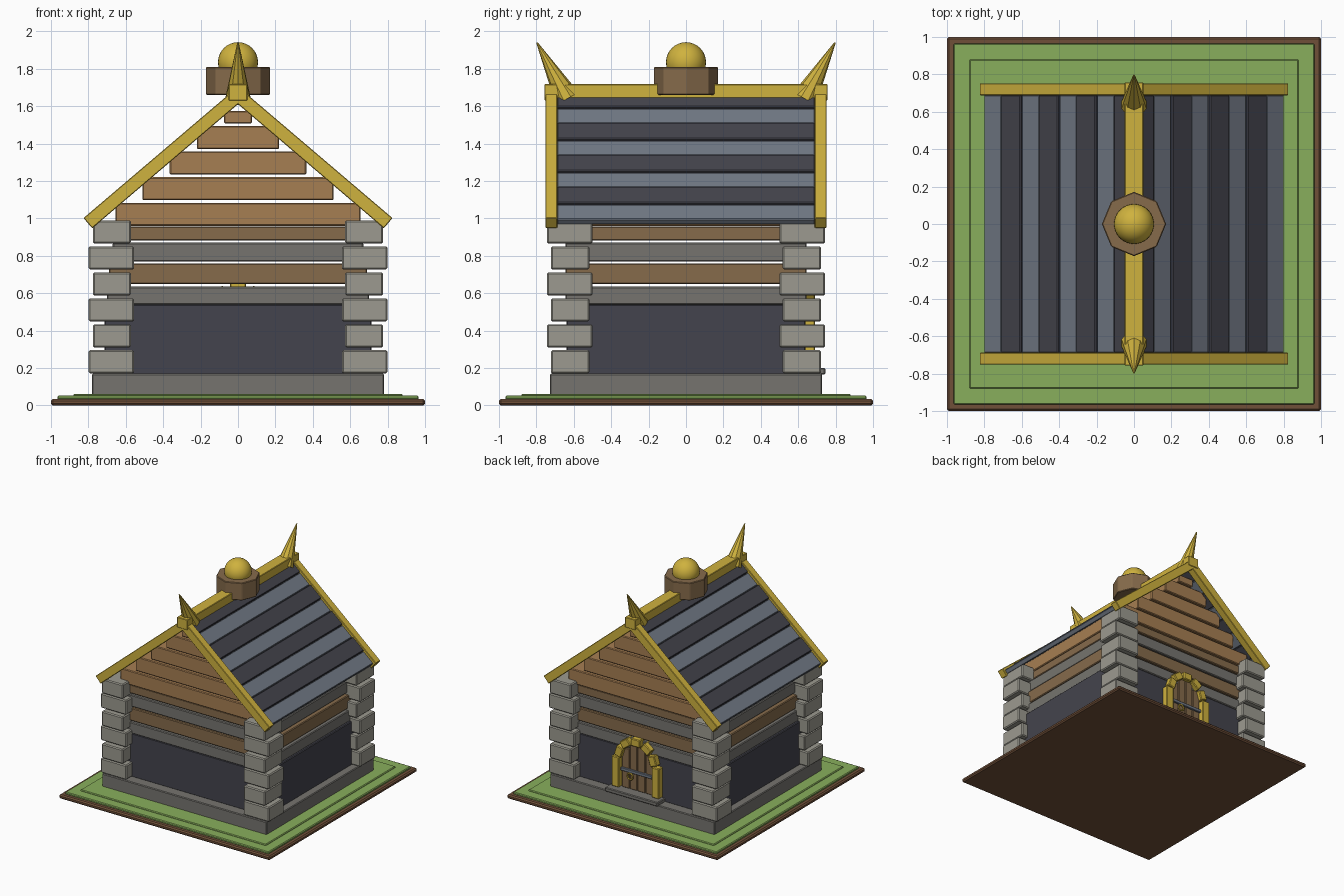
import bpy, bmesh, math
from mathutils import Vector, Matrix

cube = bpy.data.objects.get("Cube")
if cube:
    bpy.data.objects.remove(cube, do_unlink=True)


def material(name, r, g, b):
    lin = [((c / 255 + 0.055) / 1.055) ** 2.4 for c in (r, g, b)] + [1]
    m = bpy.data.materials.new(name)
    m.use_nodes = True
    m.diffuse_color = lin
    m.node_tree.nodes["Principled BSDF"].inputs["Base Color"].default_value = lin
    return m


EARTH = material("earth_brown", 112, 80, 57)
GRASS = material("grass_green", 137, 175, 92)
ROCK = material("foundation_grey", 118, 116, 111)
STONE = material("stone_grey", 156, 154, 144)
DARK = material("charcoal", 68, 68, 77)
SLATE = material("slate_blue", 114, 122, 134)
WOOD = material("wood_brown", 134, 107, 75)
TAN = material("gable_tan", 166, 126, 82)
GOLD = material("gold", 207, 178, 62)


def finish(name, bm, mat, bevel=0.0):
    me = bpy.data.meshes.new(name)
    bm.to_mesh(me)
    bm.free()
    ob = bpy.data.objects.new(name, me)
    bpy.context.collection.objects.link(ob)
    me.materials.append(mat)
    if bevel:
        mod = ob.modifiers.new("soft_edges", 'BEVEL')
        mod.width = bevel
        mod.segments = 1
    return ob


def box(name, mat, lo, hi, bevel=0.006, turn=None):
    """Box between two corners, optionally moved by a matrix."""
    lo, hi = Vector(lo), Vector(hi)
    bm = bmesh.new()
    bmesh.ops.create_cube(bm, size=1, matrix=Matrix.Translation((lo + hi) / 2)
                          @ Matrix.Diagonal((*(hi - lo), 1)))
    if turn:
        bm.transform(turn)
    return finish(name, bm, mat, bevel)


def block(name, mat, hx, hy, z0, z1, bevel=0.006):
    """Box centred on the vertical axis."""
    return box(name, mat, (-hx, -hy, z0), (hx, hy, z1), bevel)


# Ground
block("earth_slab", EARTH, 1, 1, 0, 0.035, 0.01)
block("grass_lower", GRASS, 0.965, 0.965, 0.03, 0.052)
block("grass_upper", GRASS, 0.88, 0.88, 0.045, 0.062)

# Foundation and walls
block("foundation", ROCK, 0.78, 0.728, 0.055, 0.17)
block("lower_wall", DARK, 0.715, 0.64, 0.165, 0.54)
courses = [(0.54, 0.635, 0.70, ROCK), (0.648, 0.76, 0.69, WOOD),
           (0.77, 0.87, 0.67, ROCK), (0.882, 0.957, 0.655, WOOD)]
for z0, z1, hx, mat in courses:
    block("wall_plank", mat, hx, 0.645, z0, z1)

# Stepped gable planks
for i in range(5):
    z = 0.96 + 0.137 * i
    block("gable_plank", TAN, 0.655 - 0.145 * i, 0.66, z, min(z + 0.123, 1.575))

# Corner stones alternate their long direction
for sx in (-1, 1):
    for sy in (-1, 1):
        for row in range(6):
            z = 0.17 + 0.139 * row
            x0, x1, y0, y1 = ((0.555, 0.798, 0.517, 0.722) if row % 2 == 0
                              else (0.573, 0.775, 0.5, 0.743))
            xs, ys = sorted((sx * x0, sx * x1)), sorted((sy * y0, sy * y1))
            box("corner_stone", STONE, (xs[0], ys[0], z), (xs[1], ys[1], z + 0.125), 0.008)

# Roof: slope frame has u running down from the apex and w pointing outward
PITCH = math.radians(40.4)
APEX = 1.705
for side in (0, 1):
    slope = (Matrix.Translation((0, 0, APEX)) @ Matrix.Rotation(math.pi * side, 4, 'Z')
             @ Matrix.Rotation(PITCH, 4, 'Y'))
    for i in range(8):
        dark = i % 2 == 0
        centre = (0.065 + 0.1005 * i) / math.cos(PITCH)
        half = 0.068 if dark else 0.061
        box("roof_plank", DARK if dark else SLATE, (centre - half, -0.69, -0.06),
            (centre + half, 0.69, -0.012 if dark else -0.02), 0.005, slope)
    for y in (-0.72, 0.72):
        box("barge_board", GOLD, (-0.01, y - 0.032, -0.072), (1.085, y + 0.032, 0),
            0.004, slope)
block("ridge_beam", GOLD, 0.05, 0.757, 1.63, 1.718, 0.004)

# Horns at both ridge ends
for s in (-1, 1):
    base, tip = Vector((0, s * 0.635, 1.64)), Vector((0, s * 0.797, 1.94))
    axis = tip - base
    bm = bmesh.new()
    bmesh.ops.create_cone(bm, cap_ends=True, segments=10, radius1=0.07, radius2=0.004,
                          depth=axis.length)
    bm.transform(Matrix.Translation((base + tip) / 2)
                 @ axis.to_track_quat('Z', 'Y').to_matrix().to_4x4())
    finish("ridge_horn", bm, GOLD)

# Octagonal ridge drum with a ball
bm = bmesh.new()
bmesh.ops.create_cone(bm, cap_ends=True, segments=8, radius1=0.172, radius2=0.172,
                      depth=0.15, matrix=Matrix.Translation((0, 0, 1.735)))
finish("ridge_drum", bm, WOOD, 0.005)
bm = bmesh.new()
bmesh.ops.create_uvsphere(bm, u_segments=32, v_segments=16, radius=0.107,
                          matrix=Matrix.Translation((0, 0, 1.835)))
for f in bm.faces:
    f.smooth = True
finish("ridge_ball", bm, GOLD)

# Door on the back wall: step, planks, bar, ring, posts and arch
box("door_step", ROCK, (-0.25, 0.62, 0.165), (0.25, 0.745, 0.2))
for i in range(4):
    x = -0.15 + 0.075 * i
    top = 0.6 if i in (1, 2) else 0.54
    box("door_plank", WOOD, (x + 0.003, 0.62, 0.2), (x + 0.072, 0.658, top), 0.004)
box("door_bar", SLATE, (-0.15, 0.65, 0.345), (0.15, 0.674, 0.372), 0.003)
for s in (-1, 1):
    box("door_post", GOLD, (s * 0.19 - 0.035, 0.6, 0.2), (s * 0.19 + 0.035, 0.69, 0.46))
for i in range(5):
    angle = math.radians(-72 + 36 * i)
    turn = Matrix.Translation((0, 0, 0.455)) @ Matrix.Rotation(angle, 4, 'Y')
    box("arch_stone", GOLD, (-0.043, 0.6, 0.135), (0.043, 0.69, 0.2), 0.006, turn)
bpy.ops.mesh.primitive_torus_add(major_radius=0.026, minor_radius=0.007, major_segments=16,
                                 minor_segments=6, location=(0.06, 0.672, 0.315),
                                 rotation=(math.pi / 2, 0, 0))
ring = bpy.context.object
ring.name = "door_ring"
ring.data.materials.append(GOLD)
